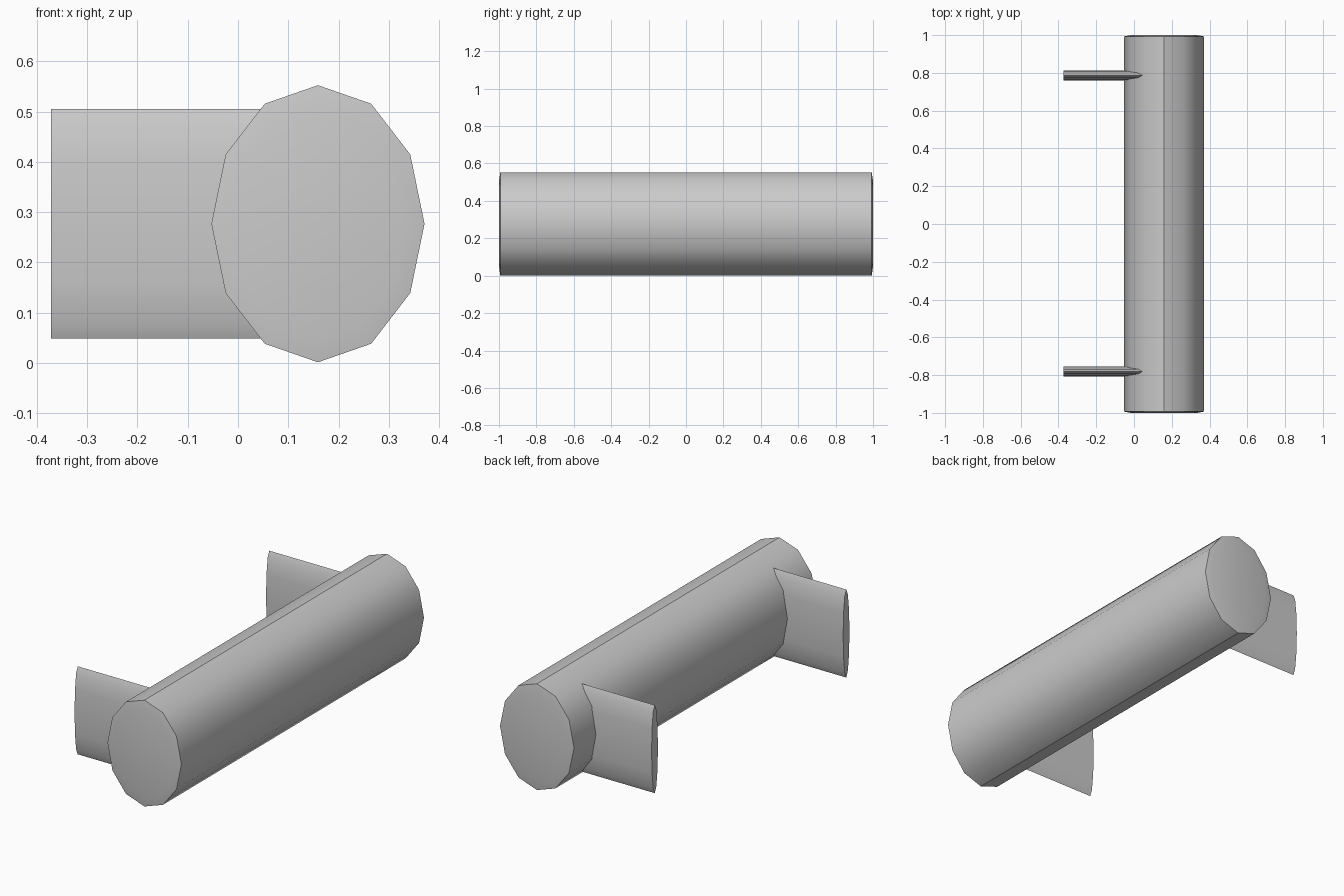
import bpy
import bmesh
from math import sin, cos, tau, radians

if "Cube" in bpy.data.objects:
    bpy.data.objects.remove(bpy.data.objects["Cube"])

SIDES = 12


def loft(name, rings):
    """Skin a list of closed rings of points and cap both ends."""
    bm = bmesh.new()
    loops = [[bm.verts.new(p) for p in ring] for ring in rings]
    for a, b in zip(loops, loops[1:]):
        for i in range(SIDES):
            j = (i + 1) % SIDES
            bm.faces.new((a[i], a[j], b[j], b[i]))
    bm.faces.new(loops[0])
    bm.faces.new(loops[-1])
    bmesh.ops.recalc_face_normals(bm, faces=bm.faces)
    mesh = bpy.data.meshes.new(name)
    bm.to_mesh(mesh)
    bm.free()
    obj = bpy.data.objects.new(name, mesh)
    bpy.context.collection.objects.link(obj)
    bpy.ops.object.select_all(action='DESELECT')
    obj.select_set(True)
    bpy.context.view_layer.objects.active = obj
    bpy.ops.object.shade_smooth_by_angle(angle=radians(35))
    return obj


ANGLES = [tau * i / SIDES for i in range(SIDES)]
MID_Z = 0.277


# Grip: oval bar along y with shallow bevelled ends
def grip_ring(y, scale):
    return [(0.159 + 0.212 * scale * sin(a), y, MID_Z + 0.2755 * scale * cos(a))
            for a in ANGLES]


loft("grip_bar", [grip_ring(y, s) for y, s in
                  ((-1.0, 0.83), (-0.993, 1), (0.993, 1), (1.0, 0.83))])


# Mounts: thin oval plates running back from the grip
def mount_ring(x, y):
    return [(x, y + 0.026 * sin(a), MID_Z + 0.228 * cos(a)) for a in ANGLES]


for label, y in (("front", -0.781), ("rear", 0.787)):
    loft(label + "_mount", [mount_ring(x, y) for x in (-0.372, 0.13)])
